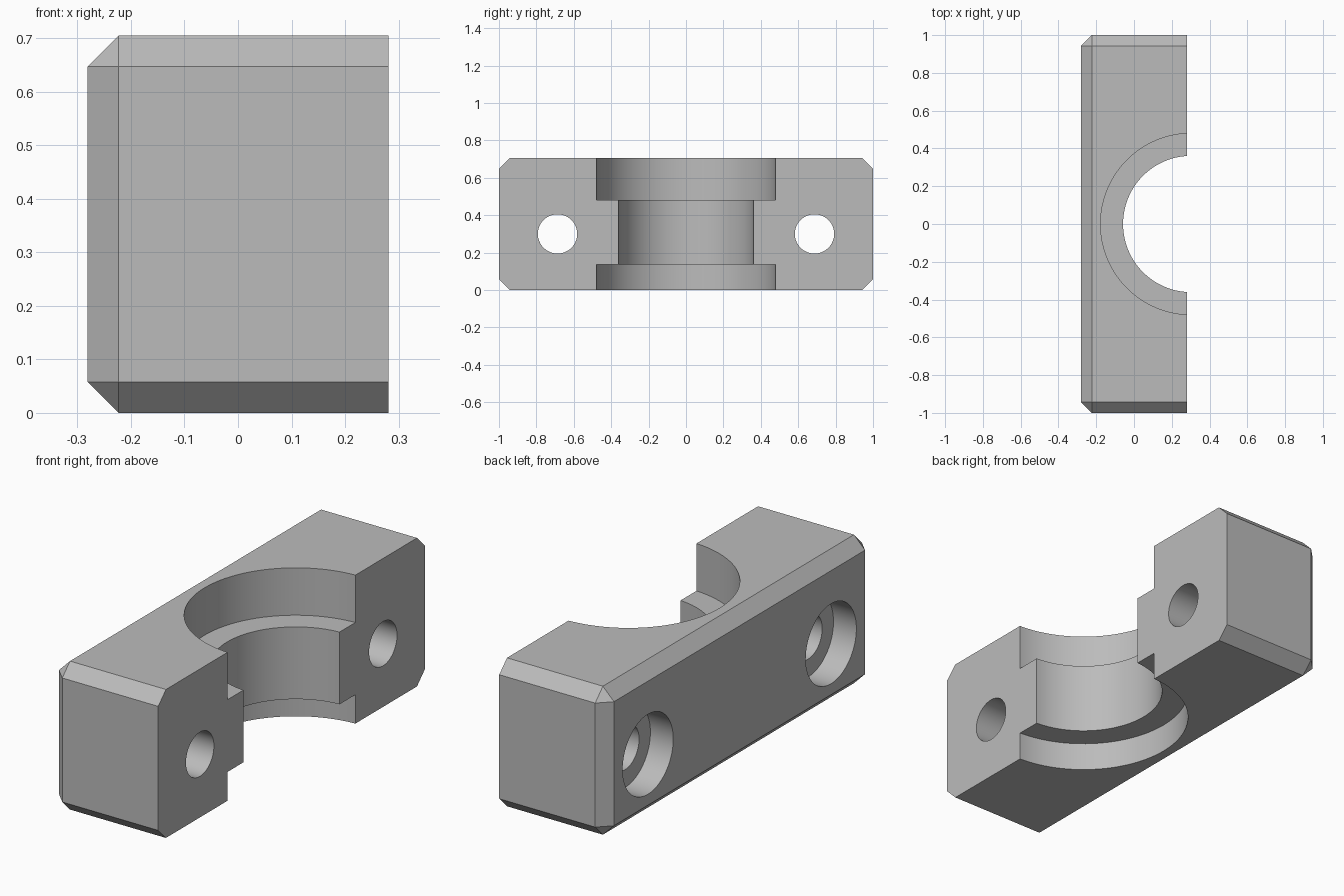
import bpy, bmesh, math
from mathutils import Matrix

if "Cube" in bpy.data.objects:
    bpy.data.objects.remove(bpy.data.objects["Cube"])

HX, HEIGHT, CH = 0.281, 0.705, 0.058
BORE_X, HOLE_Y, HOLE_Z = 0.303, 0.687, 0.30

grey = bpy.data.materials.new("plain grey")
grey.diffuse_color = (0.5, 0.5, 0.5, 1)
grey.use_nodes = True
grey.node_tree.nodes["Principled BSDF"].inputs["Base Color"].default_value = grey.diffuse_color


def finish(bm, name):
    mesh = bpy.data.meshes.new(name)
    bm.to_mesh(mesh)
    bm.free()
    mesh.materials.append(grey)
    ob = bpy.data.objects.new(name, mesh)
    bpy.context.collection.objects.link(ob)
    return ob


def turned_cutter(name, profile, matrix, segments=96):
    """Revolve a stepped (radius, height) profile about z into a closed solid."""
    bm = bmesh.new()
    rings = [[bm.verts.new((r * math.cos(2 * math.pi * i / segments),
                            r * math.sin(2 * math.pi * i / segments), h))
              for i in range(segments)] for r, h in profile]
    for a, b in zip(rings, rings[1:]):
        for i in range(segments):
            j = (i + 1) % segments
            bm.faces.new((a[i], a[j], b[j], b[i]))
    bm.faces.new(rings[0][::-1])
    bm.faces.new(rings[-1])
    bm.transform(matrix)
    bmesh.ops.recalc_face_normals(bm, faces=bm.faces)
    ob = finish(bm, name)
    ob.hide_render = True
    return ob


# Clamp body: block chamfered everywhere except around the flat mating face
bm = bmesh.new()
bmesh.ops.create_cube(bm, size=1)
bm.transform(Matrix.Translation((0, 0, HEIGHT / 2)) @ Matrix.Diagonal((2 * HX, 2, HEIGHT, 1)))
edges = [e for e in bm.edges if not all(v.co.x > 0 for v in e.verts)]
bmesh.ops.bevel(bm, geom=edges, offset=CH, segments=1, affect='EDGES', clamp_overlap=True)
body = finish(bm, "clamp_half")

# Central bore, wider at the top and bottom
cutters = [turned_cutter("bore_cutter",
                         [(0.48, -0.1), (0.48, 0.137), (0.361, 0.137),
                          (0.361, 0.48), (0.48, 0.48), (0.48, 0.8)],
                         Matrix.Translation((BORE_X, 0, 0)))]

# Bolt holes with counterbores on the outer face
for side in (-1, 1):
    cutters.append(turned_cutter(
        "bolt_hole_cutter",
        [(0.19, -0.1), (0.19, 0.12), (0.105, 0.12), (0.105, 0.8)],
        Matrix.Translation((-HX, side * HOLE_Y, HOLE_Z)) @ Matrix.Rotation(math.pi / 2, 4, 'Y'),
        64))

bpy.context.view_layer.objects.active = body
body.select_set(True)
for c in cutters:
    mod = body.modifiers.new("cut", 'BOOLEAN')
    mod.operation = 'DIFFERENCE'
    mod.solver = 'EXACT'
    mod.object = c
    bpy.ops.object.modifier_apply(modifier=mod.name)
for c in cutters:
    bpy.data.objects.remove(c)

# Smooth the bores, keep the edges sharp
bpy.ops.object.select_all(action='DESELECT')
body.select_set(True)
bpy.ops.object.shade_smooth_by_angle(angle=math.radians(30))
